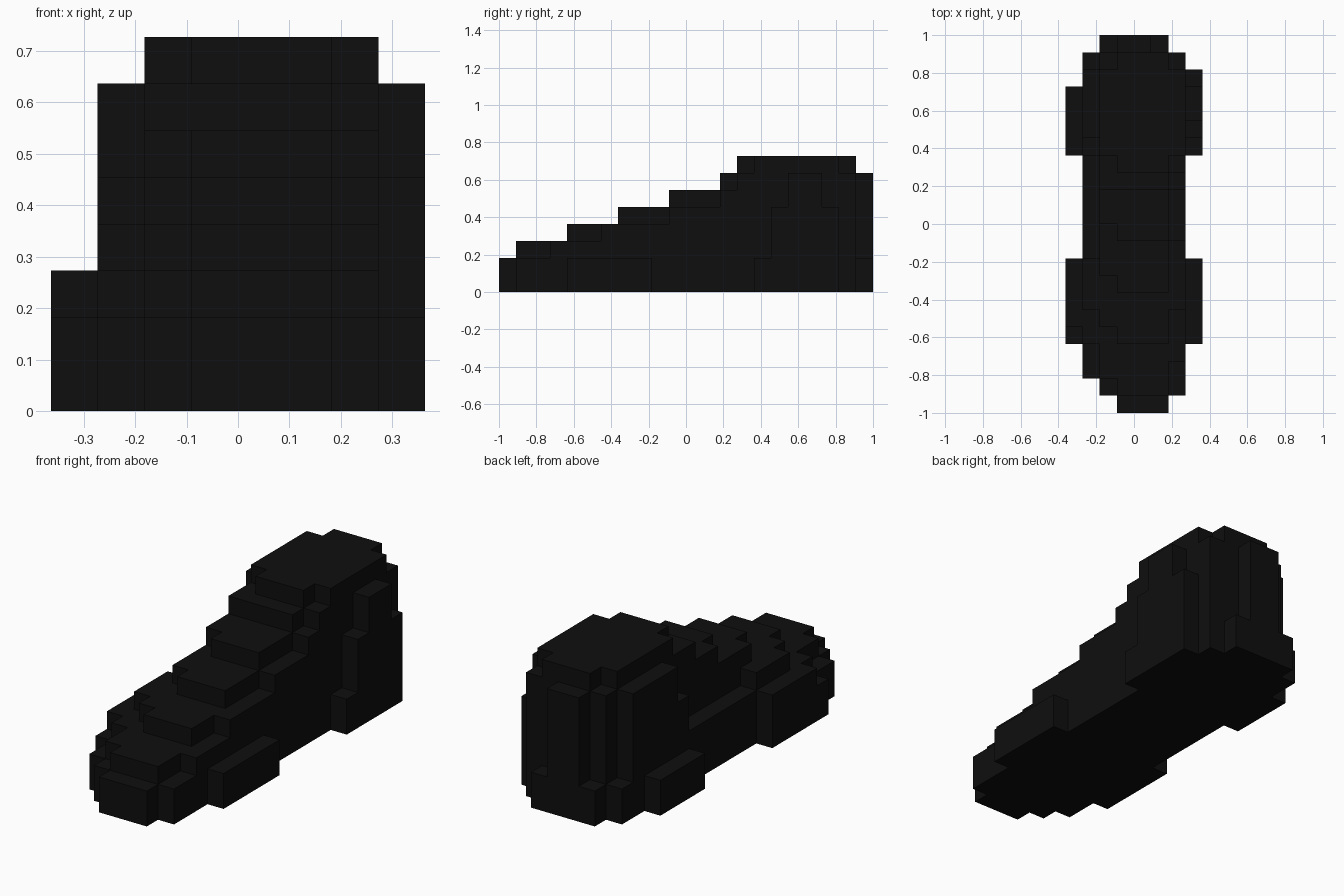
import bpy
import bmesh
from mathutils import Vector

if "Cube" in bpy.data.objects:
    bpy.data.objects.remove(bpy.data.objects["Cube"])

U = 1 / 11  # block size

# One near-black material
black = bpy.data.materials.new("black")
black.use_nodes = True
COLOR = (0.0045, 0.0045, 0.0045, 1)
black.diffuse_color = COLOR
black.node_tree.nodes["Principled BSDF"].inputs["Base Color"].default_value = COLOR

# Stepped profile of each lengthwise strip: (start row, height in blocks)
CENTRE = [(-11, 2), (-10, 3), (-7, 4), (-4, 5), (-1, 6), (2, 7), (3, 8)]
STRIPS = {
    -4: [(-7, 2), (-6, 3), (-2, 0), (4, 2), (8, 0)],
    -3: [(-9, 2), (-7, 3), (-5, 4), (-2, 3), (4, 5), (5, 7), (9, 2), (10, 0)],
    -2: [(-10, 2), (-9, 3), (-6, 4), (-3, 5), (0, 6), (2, 7), (4, 8), (9, 7), (10, 2)],
    -1: CENTRE + [(10, 7)],
    0: CENTRE + [(10, 7)],
    1: CENTRE + [(10, 2)],
    2: [(-10, 2), (-8, 3), (-5, 4), (-1, 5), (2, 6), (3, 7), (4, 8), (9, 7), (10, 0)],
    3: [(-7, 2), (-2, 0), (4, 2), (5, 5), (6, 7), (8, 5), (9, 0)],
}

# Fill the strips with blocks
blocks = set()
for x, steps in STRIPS.items():
    ends = [s[0] for s in steps[1:]] + [11]
    for (start, height), end in zip(steps, ends):
        blocks |= {(x, y, z) for y in range(start, end) for z in range(height)}


def build_part(name, belongs):
    """Skin the outer faces of the blocks that belong to one part."""
    bm = bmesh.new()
    for cell in sorted(c for c in blocks if belongs(*c)):
        centre = Vector(cell) + Vector((0.5, 0.5, 0.5))
        for axis in range(3):
            for sign in (-1, 1):
                n = Vector((0, 0, 0))
                n[axis] = sign
                if tuple(int(a + b) for a, b in zip(cell, n)) in blocks:
                    continue
                u = Vector((0, 0, 0))
                u[(axis + 1) % 3] = 0.5
                v = n.cross(u)
                mid = centre + n * 0.5
                corners = (mid - u - v, mid + u - v, mid + u + v, mid - u + v)
                bm.faces.new([bm.verts.new(p * U) for p in corners])
    bmesh.ops.remove_doubles(bm, verts=bm.verts, dist=0.001)
    # Merge coplanar block faces into clean flat panels
    bmesh.ops.dissolve_limit(bm, angle_limit=0.01, verts=bm.verts, edges=bm.edges)
    mesh = bpy.data.meshes.new(name)
    bm.to_mesh(mesh)
    bm.free()
    mesh.materials.append(black)
    obj = bpy.data.objects.new(name, mesh)
    bpy.context.collection.objects.link(obj)


# Sole, stepped instep, and tall heel block
build_part("sole", lambda x, y, z: z < 2)
build_part("stepped_instep", lambda x, y, z: z >= 2 and y < 3)
build_part("heel_block", lambda x, y, z: z >= 2 and y >= 3)
